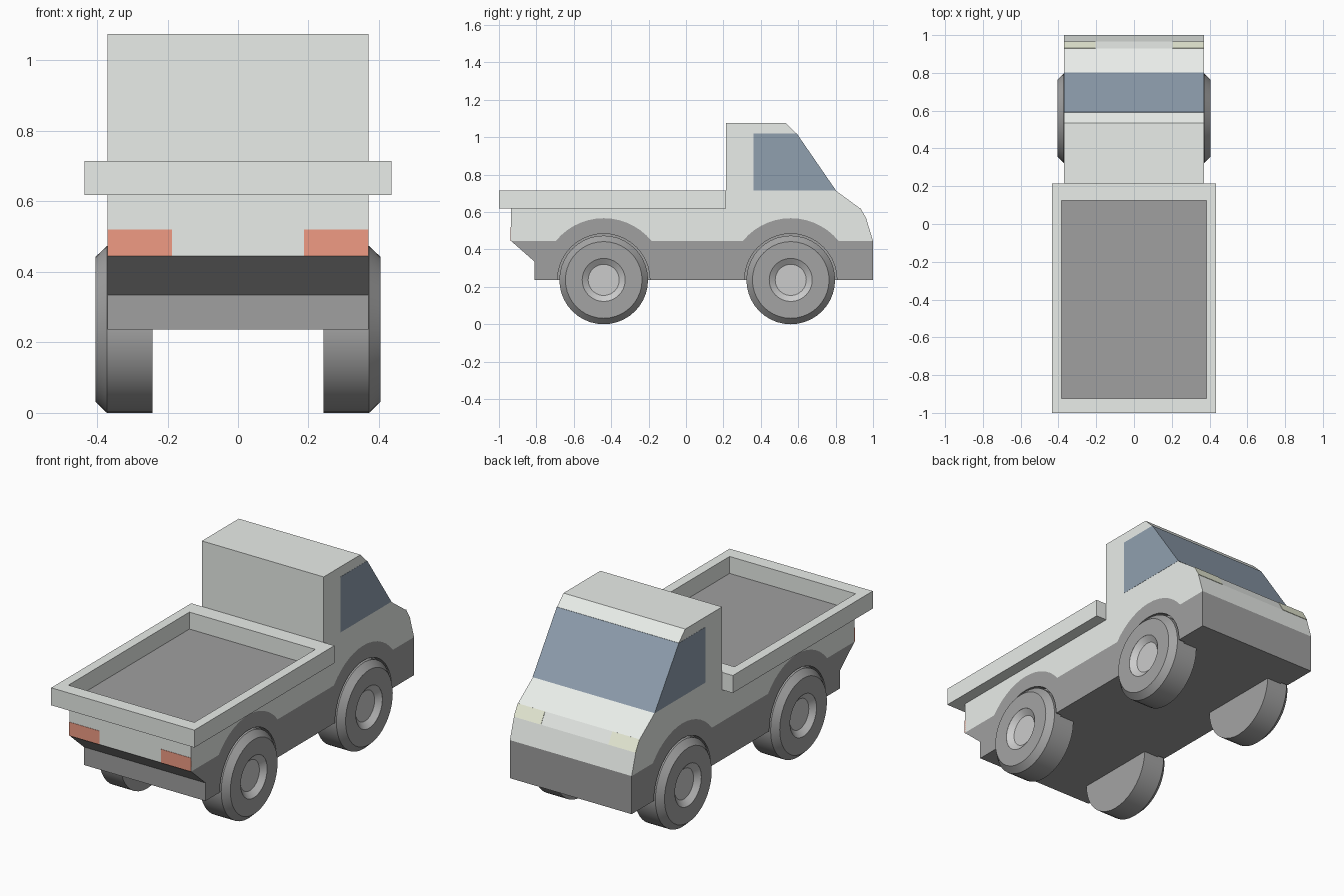
import bpy, bmesh, math

if "Cube" in bpy.data.objects:
    bpy.data.objects.remove(bpy.data.objects["Cube"])

W = 0.37                      # half width of cab and chassis
AXLES = (-0.44, 0.56)
AXLE_Z, TYRE_R = 0.237, 0.237


def mat(name, *rgb):
    m = bpy.data.materials.new(name)
    m.diffuse_color = (*rgb, 1)
    m.use_nodes = True
    m.node_tree.nodes["Principled BSDF"].inputs["Base Color"].default_value = m.diffuse_color
    return m


PAINT = mat("paint", 0.82, 0.85, 0.82)
DARK = mat("dark_grey", 0.35, 0.35, 0.35)
RUBBER = mat("rubber", 0.37, 0.37, 0.37)
METAL = mat("metal", 0.68, 0.68, 0.68)
GLASS = mat("glass", 0.28, 0.35, 0.43)
RED = mat("red", 0.87, 0.33, 0.23)
YELLOW = mat("yellow", 0.84, 0.87, 0.70)


def finish(name, bm, *mats):
    bmesh.ops.recalc_face_normals(bm, faces=bm.faces)
    me = bpy.data.meshes.new(name)
    bm.to_mesh(me)
    bm.free()
    ob = bpy.data.objects.new(name, me)
    bpy.context.collection.objects.link(ob)
    for m in mats:
        me.materials.append(m)
    return ob


def prism(name, profile, x0, x1, m):
    """Extrude a (y, z) side profile from x0 to x1."""
    bm = bmesh.new()
    face = bm.faces.new([bm.verts.new((x0, y, z)) for y, z in profile])
    ext = bmesh.ops.extrude_face_region(bm, geom=[face], use_keep_orig=True)
    moved = [v for v in ext["geom"] if isinstance(v, bmesh.types.BMVert)]
    bmesh.ops.translate(bm, verts=moved, vec=(x1 - x0, 0, 0))
    return finish(name, bm, m)


def lathe(name, profile, y, z, m, n=40):
    """Revolve (x, radius) points around an axle; both ends are capped."""
    bm = bmesh.new()
    rings = [[bm.verts.new((x, y + r * math.sin(math.tau * i / n), z - r * math.cos(math.tau * i / n)))
              for i in range(n)] for x, r in profile]
    for a, b in zip(rings, rings[1:]):
        for i in range(n):
            j = (i + 1) % n
            bm.faces.new((a[i], a[j], b[j], b[i]))
    bm.faces.new(rings[0])
    bm.faces.new(rings[-1])
    ob = finish(name, bm, m)
    bpy.ops.object.select_all(action="DESELECT")
    ob.select_set(True)
    bpy.context.view_layer.objects.active = ob
    bpy.ops.object.shade_smooth_by_angle(angle=math.radians(30))
    return ob


# Seam between paint and chassis, rising over each wheel
SEAM = 0.445


def arch(y, r=0.33, n=14):
    a0 = math.asin((SEAM - AXLE_Z) / r)
    return [(y - r * math.cos(a), AXLE_Z + r * math.sin(a))
            for a in (a0 + (math.pi - 2 * a0) * i / n for i in range(n + 1))]


seam = [(-0.935, SEAM)] + arch(AXLES[0]) + arch(AXLES[1]) + [(1.0, SEAM)]

# Painted body with cab, and the dark chassis
prism("cab_body", seam + [(0.965, 0.56), (0.93, 0.62), (0.80, 0.715), (0.59, 1.02),
                          (0.535, 1.075), (0.215, 1.075), (0.215, 0.62), (-0.935, 0.62)], -W, W, PAINT)
chassis = prism("chassis", seam + [(1.0, 0.236), (-0.81, 0.236), (-0.81, 0.335)], -W, W, DARK)

# Windscreen and side windows as one block just proud of the cab
prism("windows", [(0.36, 0.715), (0.802, 0.715), (0.592, 1.02), (0.36, 1.02)], -W - 0.001, W + 0.001, GLASS)

# Open cargo bed with a dark floor
bm = bmesh.new()
bmesh.ops.create_cube(bm, size=1)
for v in bm.verts:
    v.co = (v.co.x * 0.87, -0.3925 + v.co.y * 1.215, 0.667 + v.co.z * 0.096)
top = max(bm.faces, key=lambda f: f.calc_center_median().z)
bmesh.ops.inset_region(bm, faces=[top], thickness=0.074)
rim = list(top.verts)
for v in rim:
    v.co.y = 0.125 if v.co.y > 0 else -0.925
floor = bmesh.ops.extrude_face_region(bm, geom=[top])
for g in floor["geom"]:
    if isinstance(g, bmesh.types.BMVert):
        g.co.z = 0.622
    elif isinstance(g, bmesh.types.BMFace):
        g.material_index = 1
if top.is_valid:
    bmesh.ops.delete(bm, geom=[top], context="FACES_ONLY")
finish("cargo_bed", bm, PAINT, DARK)

for side, label in ((1, "right"), (-1, "left")):
    # Lights
    prism("tail_light_" + label, [(-0.937, SEAM), (-0.93, SEAM), (-0.93, 0.52), (-0.937, 0.52)],
          side * 0.187, side * W, RED)
    prism("headlight_" + label, [(0.967, 0.561), (0.932, 0.621), (0.92, 0.615), (0.955, 0.555)],
          side * 0.205, side * W, YELLOW)
    for y, end in zip(AXLES, ("rear", "front")):
        # Wheel well cut from the chassis
        well = lathe(f"well_cutter_{end}_{label}", [(side * 0.33, 0.247), (side * 0.5, 0.247)], y, AXLE_Z, DARK)
        well.hide_render = True
        well.hide_set(True)
        cut = chassis.modifiers.new("well", "BOOLEAN")
        cut.operation, cut.object, cut.solver = "DIFFERENCE", well, "EXACT"
        # Tyre with bevelled shoulder and recessed hub
        lathe(f"tyre_{end}_{label}", [(side * x, r) for x, r in (
            (0.243, TYRE_R), (0.372, TYRE_R), (0.405, 0.205), (0.405, 0.115), (0.37, 0.115))],
              y, AXLE_Z, RUBBER)
        lathe(f"hub_{end}_{label}", [(side * x, r) for x, r in (
            (0.36, 0.115), (0.405, 0.1155), (0.38, 0.083))], y, AXLE_Z, METAL)
